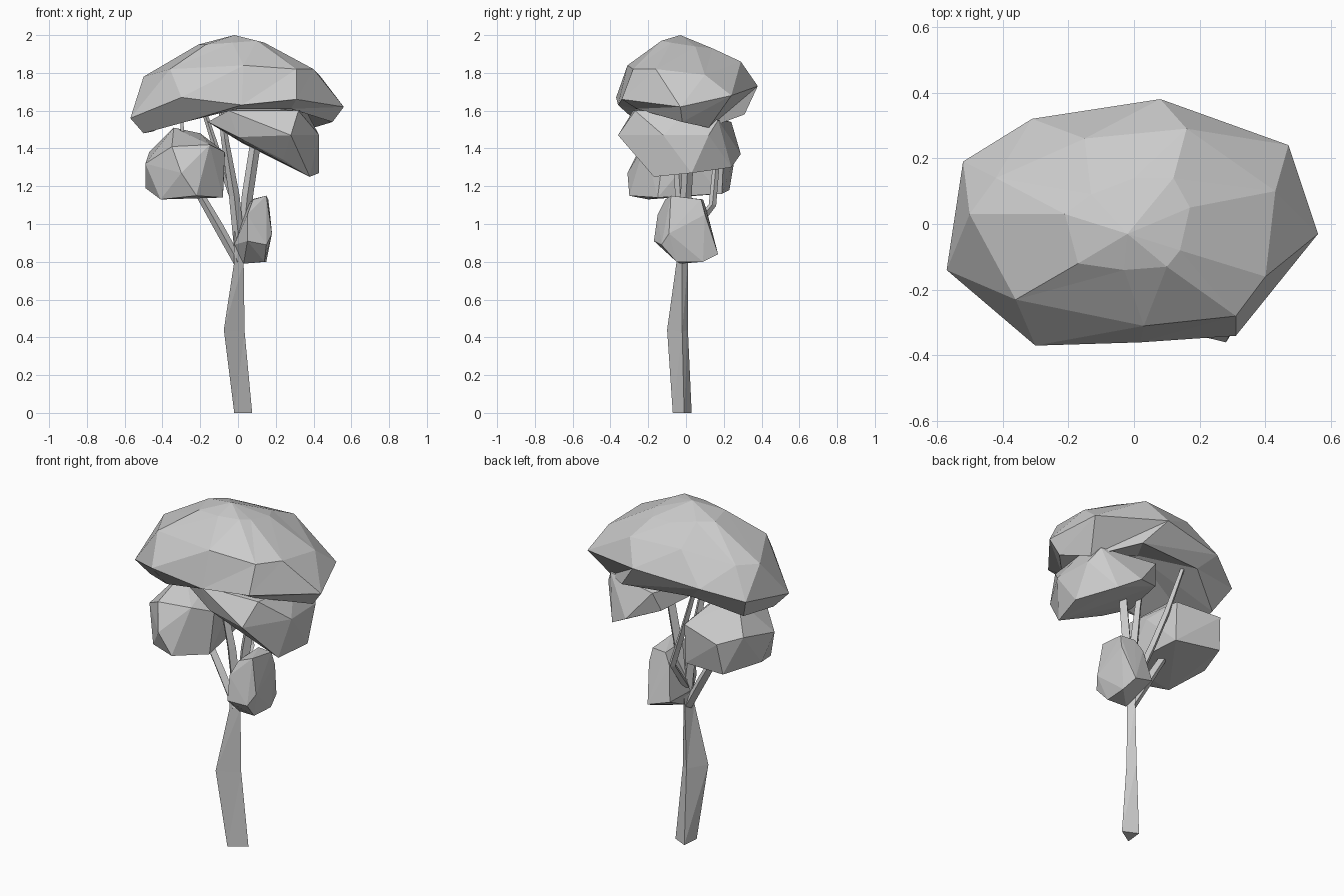
import bpy, bmesh
from math import cos, sin, tau
from mathutils import Vector


def finish(name, bm):
    bmesh.ops.recalc_face_normals(bm, faces=bm.faces)
    mesh = bpy.data.meshes.new(name)
    bm.to_mesh(mesh)
    bm.free()
    obj = bpy.data.objects.new(name, mesh)
    bpy.context.collection.objects.link(obj)
    return obj


def hull(name, points):
    """Faceted foliage clump wrapped around a few points."""
    bm = bmesh.new()
    for p in points:
        bm.verts.new(p)
    res = bmesh.ops.convex_hull(bm, input=bm.verts)
    inside = [v for v in res["geom_interior"] if isinstance(v, bmesh.types.BMVert)]
    bmesh.ops.delete(bm, geom=inside, context='VERTS')
    return finish(name, bm)


def loft(name, rings, bottom=None, top=None):
    """Skin rings of equal length, closing ends with a point or a flat cap."""
    bm = bmesh.new()
    loops = [[bm.verts.new(p) for p in r] for r in rings]
    n = len(rings[0])
    for a, b in zip(loops, loops[1:]):
        for i in range(n):
            j = (i + 1) % n
            bm.faces.new((a[i], a[j], b[j]))
            bm.faces.new((a[i], b[j], b[i]))
    for loop, tip in ((loops[0], bottom), (loops[-1], top)):
        if tip is None:
            bm.faces.new(loop)
        else:
            c = bm.verts.new(tip)
            for i in range(n):
                bm.faces.new((loop[i], loop[(i + 1) % n], c))
    return finish(name, bm)


def branch(name, path, radii, sides=4):
    """Tapered angular limb along a path."""
    pts = [Vector(p) for p in path]
    axis = (pts[-1] - pts[0]).normalized()
    u = axis.cross(Vector((0, 1, 0))).normalized()
    v = axis.cross(u)
    rings = [[p + r * (u * cos(tau * i / sides) + v * sin(tau * i / sides))
              for i in range(sides)] for p, r in zip(pts, radii)]
    return loft(name, rings)


# Bent, thin three-sided trunk
loft("trunk", [
    [(-0.02, -0.07, 0), (0.075, -0.01, 0), (-0.01, 0.03, 0)],
    [(-0.075, -0.10, 0.44), (0.035, -0.02, 0.43), (-0.01, 0.01, 0.44)],
    [(-0.02, -0.05, 0.80), (0.03, -0.02, 0.80), (0.0, 0.01, 0.80)],
    [(-0.02, -0.04, 0.96), (0.045, -0.01, 0.97), (0.0, 0.03, 0.96)],
])

# Limbs spreading from the fork
branch("left_branch", [(0.0, -0.02, 0.80), (-0.10, -0.01, 0.98), (-0.25, 0.0, 1.24)],
       [0.025, 0.026, 0.02])
branch("middle_branch", [(0.01, -0.02, 0.86), (-0.02, -0.03, 1.15), (-0.07, -0.05, 1.45), (-0.10, -0.03, 1.70)],
       [0.03, 0.028, 0.02, 0.012])
branch("right_branch", [(0.02, -0.01, 0.85), (0.05, 0.0, 1.15), (0.10, 0.02, 1.48)],
       [0.025, 0.03, 0.028])
branch("back_branch", [(0.0, 0.0, 0.92), (-0.01, 0.14, 1.10), (-0.09, 0.16, 1.32), (-0.20, 0.18, 1.66)],
       [0.022, 0.02, 0.018, 0.012])
branch("upper_left_twig", [(-0.25, 0.0, 1.20), (-0.29, -0.03, 1.45), (-0.30, -0.05, 1.65)],
       [0.02, 0.014, 0.008], 3)

# Broad top canopy with a hollowed underside
loft("top_canopy", [
    [(-0.50, -0.10, 1.48), (-0.28, -0.26, 1.54), (0.0, -0.27, 1.61), (0.28, -0.26, 1.61),
     (0.50, -0.02, 1.54), (0.40, 0.12, 1.51), (0.20, 0.31, 1.58), (-0.22, 0.26, 1.60), (-0.45, 0.11, 1.49)],
    [(-0.57, -0.14, 1.56), (-0.30, -0.37, 1.67), (0.02, -0.36, 1.63), (0.31, -0.34, 1.66),
     (0.56, -0.03, 1.62), (0.47, 0.24, 1.68), (0.08, 0.38, 1.73), (-0.31, 0.32, 1.69), (-0.52, 0.19, 1.62)],
    [(-0.50, 0.03, 1.78), (-0.36, -0.23, 1.82), (0.03, -0.31, 1.84), (0.31, -0.28, 1.82),
     (0.40, -0.16, 1.82), (0.43, 0.10, 1.79), (0.16, 0.29, 1.86), (-0.15, 0.26, 1.86), (-0.42, 0.14, 1.79)],
    [(-0.21, 0.03, 1.95), (-0.17, -0.12, 1.95), (-0.03, -0.14, 1.96), (0.10, -0.13, 1.97),
     (0.14, -0.08, 1.96), (0.17, 0.05, 1.94), (0.12, 0.14, 1.93), (0.0, 0.14, 1.93), (-0.13, 0.09, 1.95)],
], bottom=(0.0, 0.03, 1.70), top=(-0.02, -0.03, 2.0))

# Left foliage clump
hull("left_foliage", [
    (-0.34, 0.0, 1.51), (-0.20, 0.04, 1.48), (-0.49, -0.12, 1.32), (-0.47, 0.14, 1.38),
    (-0.49, 0.0, 1.19), (-0.41, -0.20, 1.13), (-0.22, -0.30, 1.15), (-0.08, -0.15, 1.14),
    (-0.07, -0.12, 1.38), (-0.30, -0.31, 1.27), (-0.35, -0.24, 1.41), (-0.15, -0.22, 1.42),
    (-0.38, 0.26, 1.36), (-0.13, 0.20, 1.39), (-0.40, 0.23, 1.18), (-0.13, 0.19, 1.16),
    (-0.07, 0.02, 1.34)])

# Right foliage clump, sloping down outward
hull("right_foliage", [
    (-0.16, -0.22, 1.54), (0.0, -0.26, 1.46), (-0.05, -0.28, 1.60), (0.06, -0.05, 1.62),
    (0.28, -0.36, 1.47), (0.32, -0.27, 1.60), (0.38, -0.17, 1.25), (0.43, 0.03, 1.27),
    (0.43, -0.12, 1.47), (0.42, 0.12, 1.47), (0.37, 0.17, 1.55), (0.31, 0.24, 1.30),
    (0.19, 0.29, 1.37), (0.05, 0.24, 1.54), (0.02, 0.20, 1.43), (0.24, -0.22, 1.34),
    (0.36, 0.0, 1.60), (0.03, -0.10, 1.43)])

# Small low foliage clump
hull("low_foliage", [
    (-0.02, -0.04, 0.89), (0.03, -0.03, 0.79), (0.15, 0.09, 0.80), (0.14, -0.05, 0.80),
    (0.05, -0.17, 0.91), (0.13, 0.17, 0.84), (0.18, -0.09, 0.95), (0.17, 0.10, 1.05),
    (0.16, 0.08, 1.13), (0.15, -0.08, 1.15), (0.08, -0.11, 1.13), (0.05, -0.15, 1.05),
    (0.0, 0.15, 0.88), (0.03, 0.11, 1.07), (0.07, 0.09, 1.13), (0.15, -0.13, 0.89)])
